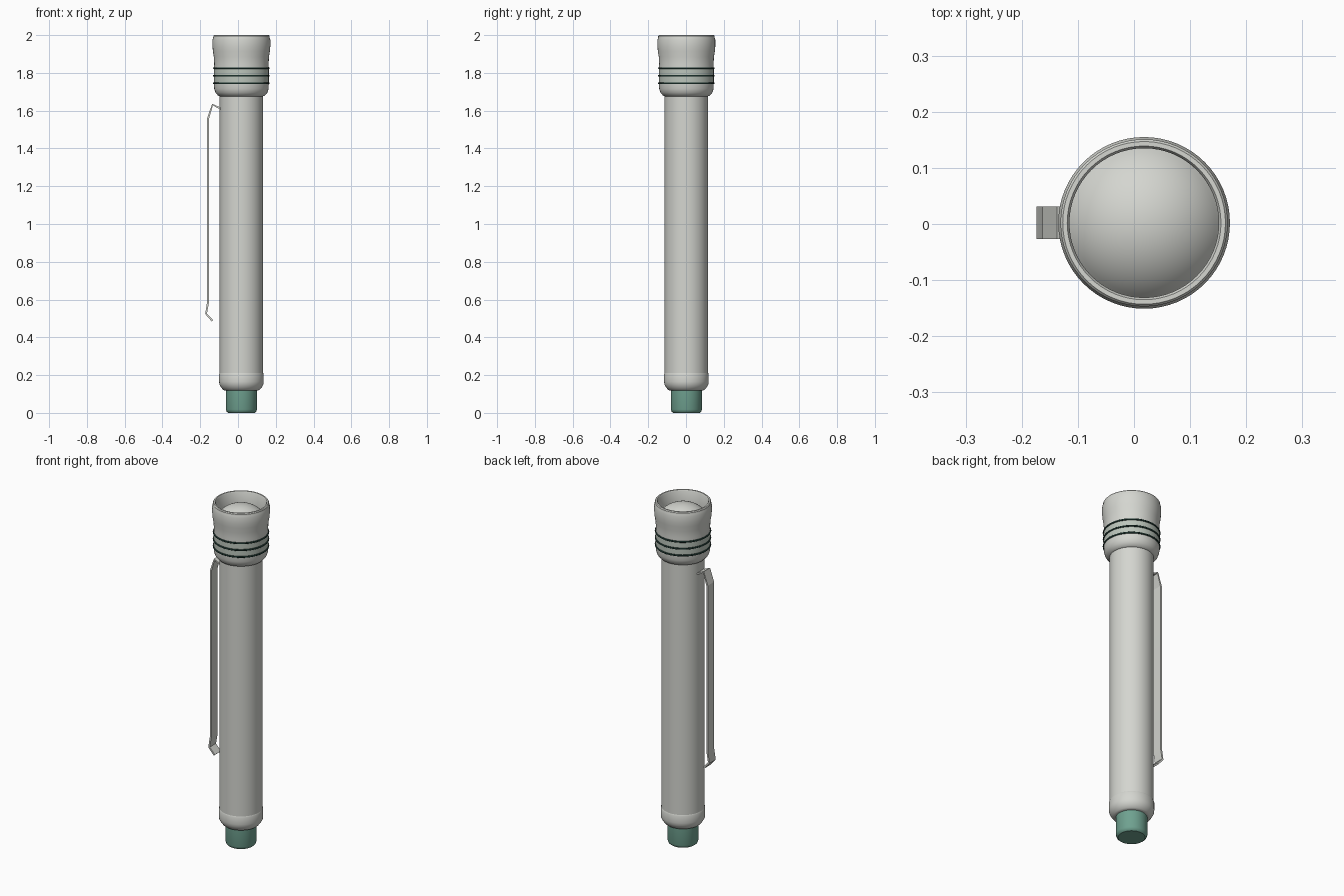
import bpy, math
from mathutils import Vector

if "Cube" in bpy.data.objects:
    bpy.data.objects.remove(bpy.data.objects["Cube"], do_unlink=True)

AXIS_X, AXIS_Y, SEGMENTS = 0.018, 0.002, 64


def material(name, colour):
    m = bpy.data.materials.new(name)
    m.use_nodes = True
    m.diffuse_color = (*colour, 1)
    m.node_tree.nodes["Principled BSDF"].inputs["Base Color"].default_value = (*colour, 1)
    return m


GREY = material("pale metal", (0.66, 0.67, 0.63))
BAND = material("grey green band", (0.50, 0.56, 0.50))
DARK = material("dark green ring", (0.01, 0.03, 0.024))
GREEN = material("green button", (0.16, 0.36, 0.28))


def add_object(name, verts, faces, mats, angle=35):
    mesh = bpy.data.meshes.new(name)
    mesh.from_pydata(verts, [], faces)
    obj = bpy.data.objects.new(name, mesh)
    bpy.context.collection.objects.link(obj)
    for m in mats:
        mesh.materials.append(m)
    bpy.ops.object.select_all(action="DESELECT")
    obj.select_set(True)
    bpy.context.view_layer.objects.active = obj
    bpy.ops.object.shade_smooth_by_angle(angle=math.radians(angle))
    return obj


def lathe(name, profile, mats, angle=35, closed=False):
    """Spin a (radius, height) profile, listed bottom to top on the outside."""
    verts, faces = [], []
    for r, z in profile:
        for i in range(SEGMENTS):
            a = math.tau * i / SEGMENTS
            verts.append((AXIS_X + r * math.cos(a), AXIS_Y + r * math.sin(a), z))
    count = len(profile)
    for k in range(count if closed else count - 1):
        n = (k + 1) % count
        for i in range(SEGMENTS):
            j = (i + 1) % SEGMENTS
            faces.append((k * SEGMENTS + i, k * SEGMENTS + j,
                          n * SEGMENTS + j, n * SEGMENTS + i))
    if not closed:
        faces.append(tuple(reversed(range(SEGMENTS))))
        faces.append(tuple(range((count - 1) * SEGMENTS, count * SEGMENTS)))
    return add_object(name, verts, faces, mats, angle)


# Push button at the tail
lathe("tail_button", [(0.070, 0), (0.078, 0.006), (0.082, 0.018), (0.082, 0.14)], [GREEN])

# Rounded tail cap
lathe("tail_cap", [(0.088, 0.118), (0.098, 0.123), (0.108, 0.136), (0.116, 0.150),
                   (0.118, 0.165), (0.118, 0.205), (0.115, 0.212)], [GREY])

# Long barrel
lathe("barrel", [(0.115, 0.2), (0.115, 1.70)], [GREY])

# Flared head with a hollow front
head = lathe("head", [(0.112, 1.675), (0.124, 1.680), (0.137, 1.695), (0.144, 1.715),
                      (0.145, 1.745), (0.145, 1.825), (0.144, 1.850), (0.146, 1.885),
                      (0.151, 1.915), (0.153, 1.940), (0.153, 1.975), (0.150, 1.986),
                      (0.149, 1.990), (0.149, 1.995), (0.145, 2.0), (0.137, 2.0),
                      (0.133, 1.994), (0.133, 1.905)], [GREY, BAND])
for face in head.data.polygons:
    if len(face.vertices) == 4 and 1.75 < face.center.z < 1.82:
        face.material_index = 1

# Dark rings around the head
for number, z in enumerate((1.745, 1.785, 1.825)):
    section = [(0.145 + 0.005 * math.cos(a), z + 0.005 * math.sin(a))
               for a in (math.tau * i / 10 for i in range(10))]
    lathe(f"head_ring_{number + 1}", section, [DARK], 60, closed=True)

# Domed lens set inside the rim
R, STEPS = 0.162, 14
edge = math.asin(0.133 / R)
lathe("lens", [(R * math.sin(a), 1.820 + R * math.cos(a))
               for a in (edge + (0.02 - edge) * i / STEPS for i in range(STEPS + 1))], [GREY])

# Bent strip pocket clip
path = [Vector(p) for p in ((-0.090, 1.610), (-0.135, 1.632), (-0.158, 1.560),
                            (-0.158, 0.590), (-0.169, 0.525), (-0.135, 0.487))]
HALF_WIDTH, HALF_THICK = 0.029, 0.005
verts, faces = [], []
for i, p in enumerate(path):
    before = (p - path[i - 1]).normalized() if i else Vector((0, 0))
    after = (path[i + 1] - p).normalized() if i < len(path) - 1 else Vector((0, 0))
    along = (before + after).normalized()
    side = Vector((-along.y, along.x)) * HALF_THICK
    for s, y in ((1, -1), (1, 1), (-1, 1), (-1, -1)):
        q = p + side * s
        verts.append((q.x, AXIS_Y + y * HALF_WIDTH, q.y))
for i in range(len(path) - 1):
    for k in range(4):
        n = (k + 1) % 4
        faces.append((4 * i + k, 4 * i + 4 + k, 4 * i + 4 + n, 4 * i + n))
last = 4 * (len(path) - 1)
faces += [(0, 1, 2, 3), (last + 3, last + 2, last + 1, last)]
add_object("pocket_clip", verts, faces, [GREY], 15)
